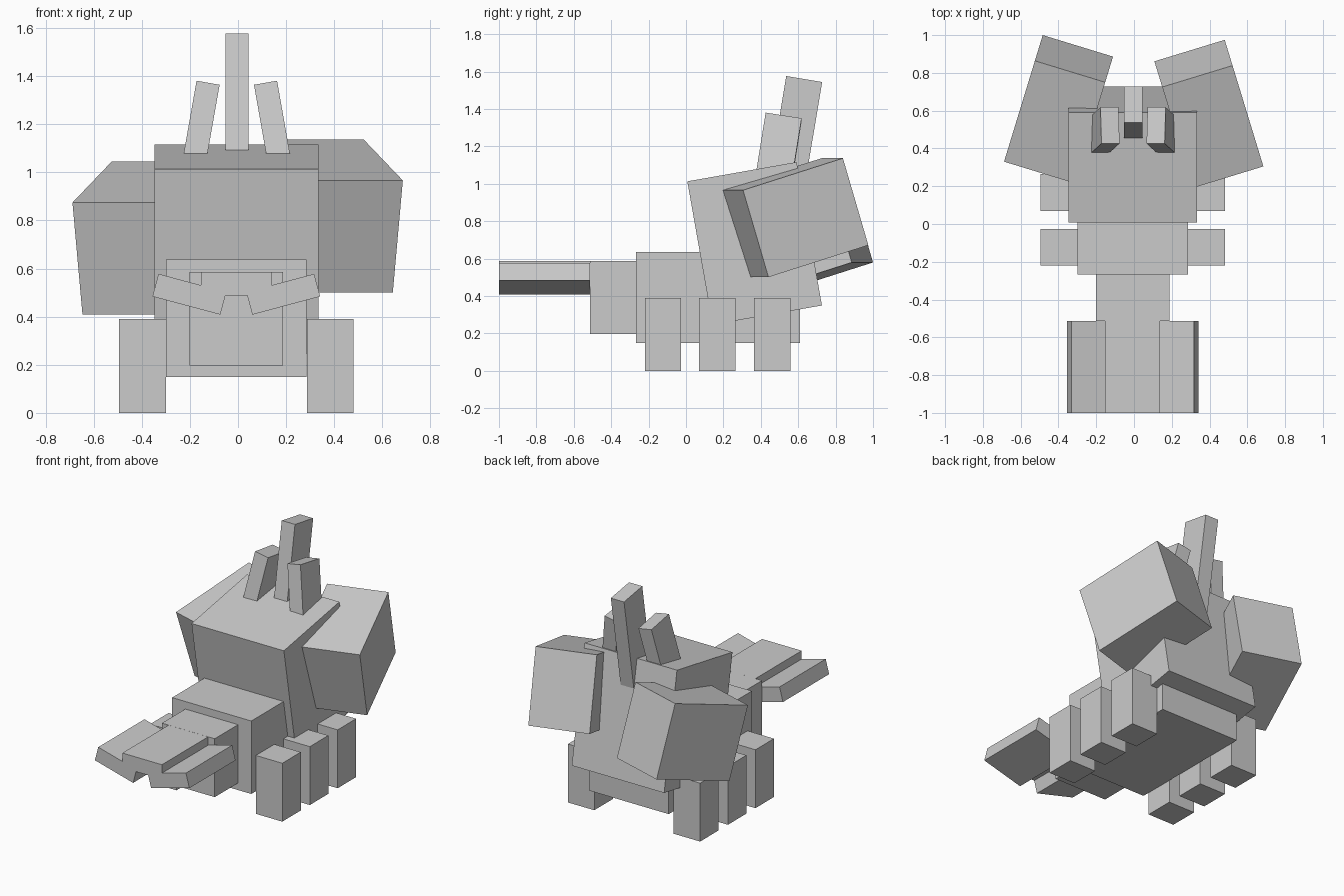
import bpy
from math import radians
from mathutils import Euler, Matrix, Vector

cube = bpy.data.objects.get("Cube")
if cube:
    bpy.data.objects.remove(cube, do_unlink=True)

grey = bpy.data.materials.new("plain_grey")
grey.use_nodes = True
colour = (0.6, 0.6, 0.6, 1)
grey.diffuse_color = colour
grey.node_tree.nodes["Principled BSDF"].inputs["Base Color"].default_value = colour

U = 0.0973   # one block unit
MID = -0.007  # centre line of the body


def box(name, size, anchor, at, rot=(0, 0, 0)):
    """Box sized in units; its local anchor (-1..1 per axis) sits at a point."""
    size = Vector(size) * U
    turn = Euler([radians(a) for a in rot]).to_matrix()
    corner = Vector([a * s / 2 for a, s in zip(anchor, size)])
    bpy.ops.mesh.primitive_cube_add(size=1)
    obj = bpy.context.object
    obj.name = name
    obj.data.transform(turn.to_4x4() @ Matrix.Diagonal(size).to_4x4())
    obj.location = Vector(at) - turn @ corner
    obj.data.materials.append(grey)
    return obj


# Body, head and tilted shell
box("body", (6, 9, 5), (0, -1, -1), (MID, -0.267, 0.15))
box("head", (4, 2.6, 4), (0, -1, -1), (MID, -0.513, 0.197))
box("shell", (7, 6.1, 8), (0, -1, 1), (MID, 0.007, 1.013), (10, 0, 0))

# Snout plate and central horn
box("snout_plate", (3, 5, 1), (0, -1, 1), (MID, -1, 0.586))
box("centre_horn", (1, 2, 7), (0, 0, 1), (-0.004, 0.632, 1.56), (-9.5, 0, 0))

for side, s in (("left", 1), ("right", -1)):
    # Legs
    for row, y in (("front", -0.22), ("middle", 0.07), ("back", 0.363)):
        box(f"{row}_leg_{side}", (2, 2, 4), (-s, -1, -1), (MID + s * 0.293, y, 0))
    # Mandibles
    box(f"mandible_{side}", (3, 5, 1), (0, -1, 0),
        (MID + s * 0.195, -1, 0.493), (0, -15 * s, 0))
    # Side horns lean inwards and back
    box(f"side_horn_{side}", (1, 2, 4), (0, 0, 1),
        (-0.005 + s * 0.122, 0.522, 1.357), (-9, -10 * s, 0))
    # Thick wings, one carried a little lower
    front_corner = (0.685, 0.305, 0.966) if s > 0 else (-0.688, 0.33, 0.874)
    box(f"wing_{side}", (4, 6, 5), (s, -1, 1), front_corner, (17, 0, 17 * s))
